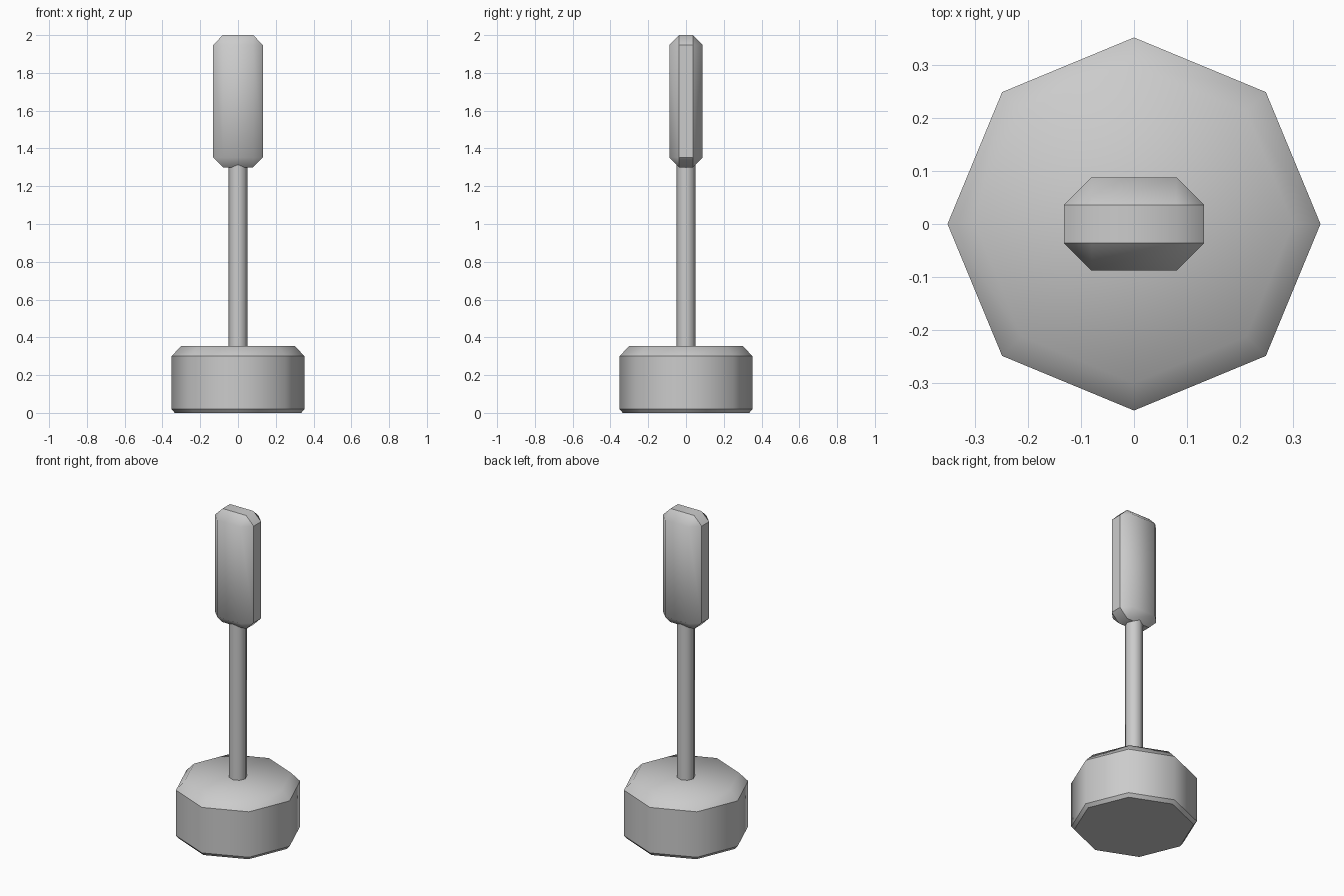
import bpy, bmesh, math

if "Cube" in bpy.data.objects:
    bpy.data.objects.remove(bpy.data.objects["Cube"])


def finish(name, bm, is_sharp):
    """Turn a bmesh into a smooth-shaded object with chosen hard edges."""
    bmesh.ops.recalc_face_normals(bm, faces=bm.faces)
    for f in bm.faces:
        f.smooth = True
    for e in bm.edges:
        e.smooth = not is_sharp(e.verts[0].co, e.verts[1].co)
    mesh = bpy.data.meshes.new(name)
    bm.to_mesh(mesh)
    bm.free()
    obj = bpy.data.objects.new(name, mesh)
    bpy.context.collection.objects.link(obj)
    return obj


def octagon_stack(name, profile, sharp_heights=()):
    """Eight-sided solid from (radius, height) pairs."""
    bm = bmesh.new()
    rings = [[bm.verts.new((r * math.cos(i * math.pi / 4),
                            r * math.sin(i * math.pi / 4), z))
              for i in range(8)] for r, z in profile]
    for a, b in zip(rings, rings[1:]):
        for i in range(8):
            j = (i + 1) % 8
            bm.faces.new((a[i], a[j], b[j], b[i]))
    bm.faces.new(rings[0])
    bm.faces.new(rings[-1])

    def sharp(p, q):
        return abs(p.z - q.z) < 1e-4 and any(abs(p.z - h) < 1e-4 for h in sharp_heights)
    return finish(name, bm, sharp)


# Heavy octagonal base with chamfered rims
octagon_stack("base", [(0.335, 0), (0.352, 0.02), (0.352, 0.30), (0.30, 0.355)],
              (0, 0.02, 0.30))

# Thin shaft, running slightly into base and grip
octagon_stack("shaft", [(0.05, 0.33), (0.05, 1.34)], (0.33, 1.34))

# Chamfered block grip
bm = bmesh.new()
bmesh.ops.create_cube(bm, size=1)
for v in bm.verts:
    v.co = (v.co.x * 0.264, v.co.y * 0.176, 1.65 + v.co.z * 0.70)
bmesh.ops.bevel(bm, geom=bm.edges[:], offset=0.052, offset_type='OFFSET',
                segments=1, affect='EDGES')


def grip_sharp(p, q):
    on_strip = abs(abs(p.y) - 0.036) < 0.005 and abs(p.y - q.y) < 1e-4
    across_end = p.x * q.x > 0 and abs(p.x - q.x) < 1e-4 and abs(p.x) > 0.12 \
        and abs(p.z - q.z) < 1e-4
    return on_strip or across_end


finish("grip", bm, grip_sharp)
